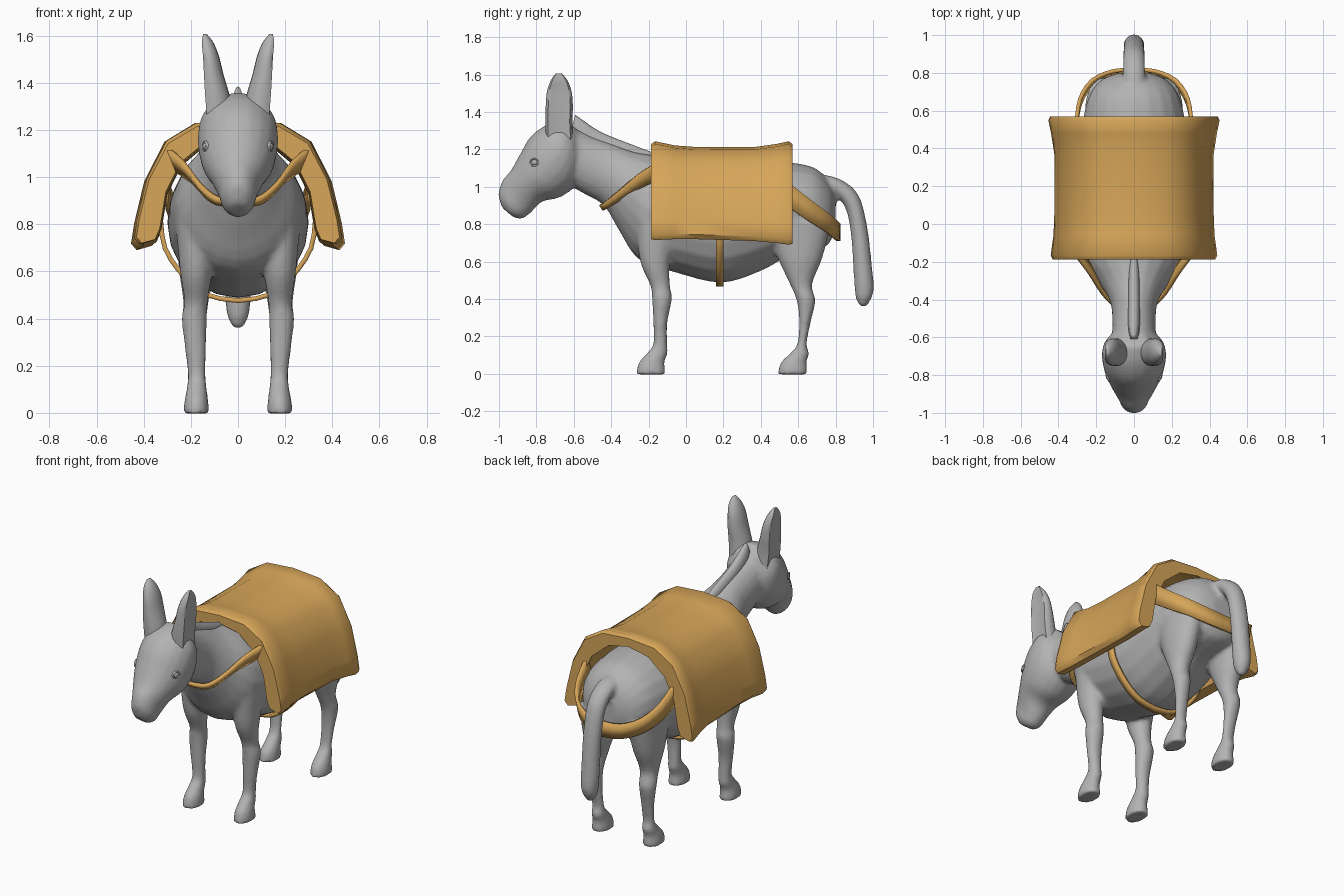
import bpy, bmesh, math
from mathutils import Vector, Matrix

cube = bpy.data.objects.get("Cube")
if cube:
    bpy.data.objects.remove(cube)


def material(name, rgb):
    m = bpy.data.materials.new(name)
    m.use_nodes = True
    m.diffuse_color = (*rgb, 1)
    m.node_tree.nodes["Principled BSDF"].inputs["Base Color"].default_value = (*rgb, 1)
    return m


GREY = material("grey coat", (0.45, 0.45, 0.45))
TAN = material("tan cloth", (0.68, 0.38, 0.1))


def make_object(name, bm, mat, angle=180):
    bmesh.ops.recalc_face_normals(bm, faces=bm.faces)
    mesh = bpy.data.meshes.new(name)
    bm.to_mesh(mesh)
    bm.free()
    mesh.materials.append(mat)
    ob = bpy.data.objects.new(name, mesh)
    bpy.context.collection.objects.link(ob)
    bpy.ops.object.select_all(action='DESELECT')
    ob.select_set(True)
    bpy.context.view_layer.objects.active = ob
    bpy.ops.object.shade_smooth_by_angle(angle=math.radians(angle))
    return ob


def smooth_path(rows, steps):
    """Catmull-Rom interpolation of tuples."""
    rows = [Vector(r) for r in rows]
    out = []
    for i in range(len(rows) - 1):
        a, b, c, d = rows[max(i - 1, 0)], rows[i], rows[i + 1], rows[min(i + 2, len(rows) - 1)]
        for k in range(steps):
            t = k / steps
            out.append(b + (c - a) * (t / 2) + (a * 2 - b * 5 + c * 4 - d) * (t * t / 2)
                       + (b * 3 - a - c * 3 + d) * (t ** 3 / 2))
    return out + [rows[-1]]


def bridge(bm, rings):
    for r, q in zip(rings, rings[1:]):
        for i in range(len(r)):
            j = (i + 1) % len(r)
            bm.faces.new((r[i], r[j], q[j], q[i]))
    bm.faces.new(rings[0])
    bm.faces.new(rings[-1])


def loft(bm, sections, side=1, n=20, dent=0, steps=4):
    """Sections: side outline point 1 (y, z), point 2 (y, z), half width, centre x."""
    rings = []
    for y1, z1, y2, z2, w, x in smooth_path(sections, steps):
        mid = Vector((x * side, (y1 + y2) / 2, (z1 + z2) / 2))
        half = Vector((0, (y1 - y2) / 2, (z1 - z2) / 2))
        ring = []
        for k in range(n):
            a = math.tau * k / n
            out = math.cos(a)
            if out > 0.6:
                out -= dent * (out - 0.6) * 2.5
            ring.append(bm.verts.new(mid + half * math.sin(a) + Vector((out * w * side, 0, 0))))
        rings.append(ring)
    bridge(bm, rings)


# Torso and neck
body = bmesh.new()
loft(body, [(-.62, 1.33, -.64, 1.02, .12, 0), (-.5, 1.27, -.56, .97, .115, 0),
            (-.39, 1.23, -.44, .9, .125, 0), (-.28, 1.19, -.36, .77, .18, 0),
            (-.17, 1.17, -.25, .61, .26, 0), (-.02, 1.14, -.05, .54, .29, 0),
            (.19, 1.13, .19, .487, .3, 0), (.4, 1.14, .4, .55, .29, 0),
            (.56, 1.13, .55, .63, .27, 0), (.69, 1.1, .68, .66, .235, 0),
            (.77, 1.02, .76, .69, .17, 0), (.8, .94, .8, .78, .08, 0)])
# Head
loft(body, [(-.65, 1.36, -.57, 1.29, .07, 0), (-.74, 1.335, -.55, 1.15, .155, 0),
            (-.83, 1.27, -.58, 1.02, .17, 0), (-.89, 1.17, -.67, .945, .152, 0),
            (-.935, 1.09, -.77, .92, .118, 0), (-.983, 1.03, -.83, .86, .085, 0),
            (-1.003, .96, -.875, .83, .07, 0), (-.985, .89, -.92, .835, .04, 0)])
# Legs
FRONT = [(-.27, .8, -.03, .8, .085, .18), (-.245, .6, -.085, .6, .068, .178),
         (-.19, .47, -.085, .47, .05, .178), (-.182, .4, -.075, .4, .054, .185),
         (-.175, .27, -.1, .27, .045, .18), (-.175, .16, -.1, .16, .038, .175),
         (-.21, .11, -.097, .11, .042, .175), (-.25, .065, -.115, .065, .048, .176),
         (-.262, .03, -.112, .03, .053, .177), (-.265, -.003, -.108, -.003, .055, .177)]
HIND = [(.42, .82, .78, .82, .1, .16), (.49, .62, .73, .62, .08, .172),
        (.555, .48, .675, .48, .055, .178), (.592, .39, .692, .39, .052, .185),
        (.605, .28, .668, .28, .043, .18), (.595, .16, .645, .16, .038, .175),
        (.555, .11, .66, .11, .042, .175), (.51, .065, .645, .065, .048, .176),
        (.495, .03, .648, .03, .053, .177), (.492, -.003, .65, -.003, .055, .177)]
for side in (1, -1):
    loft(body, FRONT, side)
    loft(body, HIND, side)
# Tail
loft(body, [(.7, 1.07, .72, .95, .06, 0), (.82, 1.043, .785, .96, .06, 0),
            (.92, .96, .85, .89, .058, 0), (.967, .8, .88, .76, .056, 0),
            (.992, .6, .893, .59, .055, 0), (1.003, .44, .905, .42, .05, 0),
            (.965, .36, .93, .36, .02, 0)])
body_ob = make_object("donkey_body", body, GREY)
remesh = body_ob.modifiers.new("Blend", 'REMESH')
remesh.mode = 'VOXEL'
remesh.voxel_size = 0.013
remesh.use_smooth_shade = True
soften = body_ob.modifiers.new("Soften", 'SMOOTH')
soften.factor = 0.5
soften.iterations = 5

# Mane
mane = bmesh.new()
loft(mane, [(-.592, 1.385, -.62, 1.28, .018, 0), (-.55, 1.355, -.57, 1.22, .03, 0),
            (-.45, 1.29, -.46, 1.18, .032, 0), (-.28, 1.222, -.29, 1.12, .03, 0),
            (-.17, 1.18, -.17, 1.1, .02, 0)], n=12)
make_object("mane", mane, GREY)

for side, word in ((1, "left"), (-1, "right")):
    # Ear, hollow on the outer side
    ear = bmesh.new()
    loft(ear, [(-.75, 1.22, -.6, 1.22, .075, .085), (-.752, 1.34, -.608, 1.34, .066, .1),
               (-.75, 1.43, -.605, 1.43, .053, .113), (-.743, 1.51, -.612, 1.51, .043, .123),
               (-.722, 1.57, -.635, 1.57, .031, .135), (-.695, 1.606, -.665, 1.606, .01, .142)],
         side, dent=.5)
    make_object(word + "_ear", ear, GREY, 60)
    # Eye with a raised lid
    place = Matrix.Translation((side * .137, -.81, 1.13)) @ Matrix.Rotation(side * -.35, 4, 'Z')
    eye = bmesh.new()
    bmesh.ops.create_uvsphere(eye, u_segments=16, v_segments=10, radius=1,
                              matrix=place @ Matrix.Diagonal((.012, .019, .016, 1)))
    make_object(word + "_eye", eye, GREY)
    lid = bmesh.new()
    rings = []
    for i in range(16):
        a = math.tau * i / 16
        rings.append([lid.verts.new(place @ Vector((
            math.sin(b) * .009, math.cos(a) * (.023 + .005 * math.cos(b)),
            math.sin(a) * (.019 + .005 * math.cos(b)))))
            for b in (math.tau * j / 6 for j in range(6))])
    for i in range(16):
        r, q = rings[i - 1], rings[i]
        for j in range(6):
            lid.faces.new((r[j - 1], r[j], q[j], q[j - 1]))
    make_object(word + "_eyelid", lid, GREY)

# Pack draped over the back, flared at both ends
OUTER = [(0, 1.213), (.17, 1.2), (.29, 1.13), (.37, .98), (.41, .82), (.422, .745), (.4, .72)]
INNER = [(.345, .735), (.325, .78), (.3, .93), (.24, 1.05), (.13, 1.14), (0, 1.165)]
half = OUTER + INNER
outline = half + [(-x, z) for x, z in reversed(half[1:-1])]
pack = bmesh.new()
rings = []
for y, wide, top, low in ((-.187, 1.02, .015, 0), (-.165, 1.045, .03, -.005), (-.06, 1.01, .008, 0),
                          (.05, 1, 0, 0), (.37, 1, 0, -.01), (.48, 1.04, .015, -.02),
                          (.55, 1.075, .03, -.03), (.57, 1.05, .015, -.025)):
    rings.append([pack.verts.new((x * wide, y, z + low + (top - low) * (z - .72) / .49))
                  for x, z in outline])
bridge(pack, rings)
make_object("saddle_pack", pack, TAN, 50)


def strap(name, rows):
    """Rows: centre (x, y, z) and half-width vector (x, y, z), from the left to the middle."""
    path = smooth_path(rows, 3)
    path += [Vector((-p[0], p[1], p[2], -p[3], p[4], p[5])) for p in reversed(path[:-1])]
    bm = bmesh.new()
    edges = [[bm.verts.new((p[0] + s * p[3], p[1] + s * p[4], p[2] + s * p[5])) for s in (-1, 1)]
             for p in path]
    for a, b in zip(edges, edges[1:]):
        bm.faces.new((a[0], a[1], b[1], b[0]))
    ob = make_object(name, bm, TAN, 40)
    solid = ob.modifiers.new("Thickness", 'SOLIDIFY')
    solid.thickness = 0.02
    solid.offset = 0


# Straps around chest, rump and belly
strap("chest_strap", [(.29, -.16, 1.08, .02, 0, .05), (.225, -.25, 1.03, .01, -.01, .035),
                      (.155, -.36, .95, .01, -.01, .02), (.09, -.43, .9, 0, -.01, .014),
                      (0, -.447, .892, 0, -.01, .014)])
strap("rump_strap", [(.305, .53, .97, 0, .01, .06), (.285, .65, .88, 0, .015, .05),
                     (.22, .75, .81, 0, .012, .045), (.11, .805, .765, 0, .005, .045),
                     (0, .815, .755, 0, 0, .045)])
strap("belly_strap", [(.33, .18, .85, 0, .02, 0), (.31, .18, .7, 0, .02, 0),
                      (.225, .18, .575, 0, .02, 0), (.12, .18, .497, 0, .02, 0),
                      (0, .18, .476, 0, .02, 0)])
